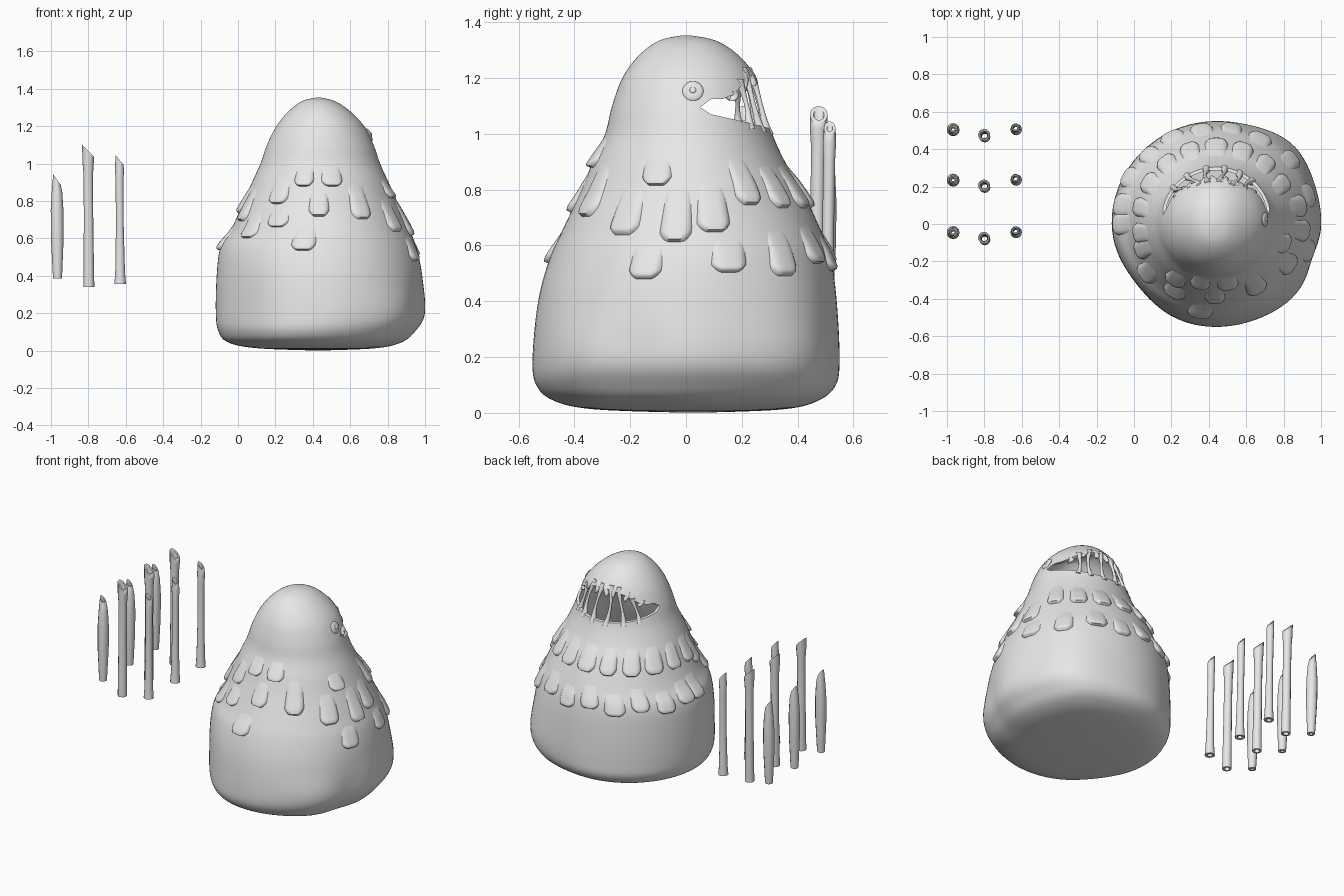
import bpy, bmesh, math
from math import sin, cos, pi, radians, exp
from mathutils import Vector, Matrix

default = bpy.data.objects.get("Cube")
if default:
    bpy.data.objects.remove(default, do_unlink=True)

clay = bpy.data.materials.new("grey_clay")
clay.use_nodes = True
clay.diffuse_color = (0.8, 0.8, 0.8, 1)
clay.node_tree.nodes["Principled BSDF"].inputs["Base Color"].default_value = (0.8, 0.8, 0.8, 1)

# Body sections: height, centre x, half width, centre y, half depth
SECTIONS = [Vector(s) for s in (
    (0, .43, 0, .03, 0), (.012, .42, .31, .01, .33), (.042, .41, .46, 0, .47),
    (.1, .42, .525, 0, .537), (.2, .44, .56, 0, .55), (.4, .435, .55, .005, .535),
    (.55, .43, .525, .015, .505), (.65, .44, .475, .02, .465), (.8, .44, .41, .02, .395),
    (.9, .44, .365, .01, .345), (1, .44, .32, .01, .3), (1.1, .44, .285, .01, .275),
    (1.2, .44, .235, .012, .24), (1.28, .435, .165, .01, .18),
    (1.335, .43, .085, .005, .1), (1.355, .43, 0, 0, 0))]
LAST = len(SECTIONS) - 1


def section(t):
    """Smoothly interpolated section at row position t."""
    i = min(int(t), LAST - 1)
    f = t - i
    a, b, c, d = (SECTIONS[max(0, min(LAST, i + k))] for k in (-1, 0, 1, 2))
    return b + (c - a) * (f / 2) + (a * 2 - b * 5 + c * 4 - d) * (f * f / 2) \
        + (b * 3 - a - c * 3 + d) * (f ** 3 / 2)


def bump(angle, centre, spread):
    d = (angle - radians(centre) + pi) % (2 * pi) - pi
    return exp(-(d / spread) ** 2)


def skin_row(angle, t, out=0):
    z, cx, rx, cy, ry = section(t)
    low = max(0, min(1, (.75 - z) / .5))
    k = 1 + low * (.06 * bump(angle, 47, .35) - .04 * bump(angle, 218, .4)) \
        + low ** 4 * (.02 * bump(angle, -45, .3) - .03 * bump(angle, -20, .2))
    return Vector((cx + (rx * k + out) * cos(angle), cy + (ry * k + out) * sin(angle), z))


def skin(angle, z, out=0):
    """Point on the body at a given height, pushed outwards."""
    i = next(n for n in range(LAST) if SECTIONS[n + 1][0] >= z)
    lo, hi = SECTIONS[i][0], SECTIONS[i + 1][0]
    return skin_row(angle, i + (z - lo) / (hi - lo), out)


def finish(name, bm, angle=40):
    bmesh.ops.recalc_face_normals(bm, faces=bm.faces)
    mesh = bpy.data.meshes.new(name)
    bm.to_mesh(mesh)
    bm.free()
    mesh.materials.append(clay)
    obj = bpy.data.objects.new(name, mesh)
    bpy.context.collection.objects.link(obj)
    smooth(obj, angle)
    return obj


def smooth(obj, angle):
    bpy.ops.object.select_all(action="DESELECT")
    obj.select_set(True)
    bpy.context.view_layer.objects.active = obj
    bpy.ops.object.shade_smooth_by_angle(angle=radians(angle))


def loft(bm, rings, caps=True, closed=False):
    """Skin a list of point rings."""
    rows = [[bm.verts.new(p) for p in ring] for ring in rings]
    n = len(rows[0])
    for a, b in list(zip(rows, rows[1:])) + ([(rows[-1], rows[0])] if closed else []):
        for i in range(n):
            j = (i + 1) % n
            bm.faces.new((a[i], a[j], b[j], b[i]))
    if caps:
        bm.faces.new(rows[0])
        bm.faces.new(rows[-1])


def circle(centre, r, n=10, slant=0):
    return [Vector(centre) + Vector((r * cos(a), r * sin(a), -slant * r * cos(a)))
            for a in (2 * pi * i / n for i in range(n))]


# Body
STEPS, SIDES = 6, 96


def body_loft(name, first, last, out):
    bm = bmesh.new()
    loft(bm, [[skin_row(2 * pi * i / SIDES, t / STEPS, out) for i in range(SIDES)]
              for t in range(first, last)])
    return finish(name, bm)


body = body_loft("body", 1, LAST * STEPS, 0)

# Thin shell inside the body, opened by the mouth slot
hollow_cutter = body_loft("hollow_cutter", 2 * STEPS - 2, (LAST - 1) * STEPS, -.016)
slot = ((.05, 1.095), (.09, 1.125), (.13, 1.125), (.17, 1.14), (.21, 1.185), (.25, 1.22), (.5, 1.22),
        (.5, .97), (.3, 1.02), (.18, 1.05), (.09, 1.07))
bm = bmesh.new()
loft(bm, [[(x, y, z) for y, z in slot] for x in (0, .9)])
mouth_cutter = finish("mouth_cutter", bm)
for cutter in (hollow_cutter, mouth_cutter):
    cutter.hide_render = True
    mod = body.modifiers.new("cut", "BOOLEAN")
    mod.operation, mod.solver, mod.object = "DIFFERENCE", "EXACT", cutter
    bpy.context.view_layer.objects.active = body
    bpy.ops.object.modifier_apply(modifier=mod.name)
    bpy.data.objects.remove(cutter, do_unlink=True)
smooth(body, 40)

# Sticky strands and drips across the mouth
bm = bmesh.new()


def strand(deg, reach, thick):
    a = radians(deg)
    y = .27 * sin(a)
    top = 1.135 + max(0, min(.085, (y - .165) * 1.1)) + .015
    bottom = 1.07 - max(0, y - .1) * .3 - .02
    end = top + (bottom - top) * reach
    rings = []
    for i in range(11):
        f = i / 10
        waist = abs(2 * f - 1) ** 2 if reach == 1 else (1 - f * f) ** .5
        z = top + (end - top) * f
        rings.append(circle(skin(a + .05 * sin(f * pi + deg), z, -.014), thick * (.4 + .6 * waist), 10))
    loft(bm, rings)


for deg in (50, 66, 84, 101, 118, 137):
    strand(deg, 1, .022)
for deg in (38, 58, 75, 93, 109, 127, 146):
    strand(deg, .28, .018)
finish("mouth_strands", bm, 60)

# Eye on the left of the head
bm = bmesh.new()
for radius, depth, shift in ((.038, .011, 0), (.012, .006, .01)):
    place = Matrix.Translation(skin(radians(3), 1.152)) @ Matrix.Rotation(radians(-22), 4, "Y")
    bmesh.ops.create_uvsphere(bm, u_segments=20, v_segments=10, radius=1, matrix=place
                              @ Matrix.Translation((shift, 0, 0)) @ Matrix.Diagonal((depth, radius, radius, 1)))
finish("eye", bm)

# Overlapping scale tabs: angle, lower edge height, length
front = [(-104, .875, .13), (-80, .875, .13), (-124, .78, .16), (-91, .715, .16),
         (-120, .66, .12), (-99, .53, .15), (-158, .69, .2), (-60, .7, .22)]
side = [(-32, .635, .2), (-19, .81, .12), (-7, .61, .23), (10, .645, .2), (30, .74, .2),
        (-18, .47, .16), (16, .495, .15), (40, .48, .2), (-178, .53, .17), (-142, .6, .16)]
back = [(deg, .69 + .02 * (deg % 4), .18) for deg in range(50, 196, 20)]
back += [(deg, .5 + .015 * (deg % 4), .16) for deg in range(62, 180, 18)]
bm = bmesh.new()
N = 14
for k, (deg, base, length) in enumerate(front + side + back):
    width = .066 + .005 * (k % 3)
    radius = section(next(n for n in range(LAST) if SECTIONS[n + 1][0] >= base))[2]
    grid = []
    for j in range(N + 1):
        v = j / N
        row = []
        for i in range(N + 1):
            u = 2 * i / N - 1
            z = base + length * v + .035 * max(0, abs(u) - .4) ** 1.5 * (1 - v) / .5
            soft = (1 - v) ** .8 * (1 - abs(u) ** 4)
            out = -.008 if j == 0 else .034 * soft * min(1, .6 + v * 3) - .007
            row.append(bm.verts.new(skin(radians(deg) + u * width * (1 - .1 * v) / radius, z, out)))
        grid.append(row)
    for j in range(N):
        for i in range(N):
            bm.faces.new((grid[j][i], grid[j][i + 1], grid[j + 1][i + 1], grid[j + 1][i]))
finish("scale_tabs", bm, 60)


# Three rows of loose quills
def quill(name, x, y, profile, slant, bore):
    """Outer wall, slanted tip and a bore running through it."""
    bm = bmesh.new()
    base, top = profile[0][0], profile[-1][0]

    def ring(z, r):
        return circle((x - .006 * (z - base), y + .015 * (z - base), z), r, 12, slant if z == top else 0)

    outer = [ring(z, r) for z, r in profile]
    inner = [ring(z, r * bore) for z, r in reversed(profile)]
    loft(bm, outer + inner, caps=False, closed=True)
    finish(name, bm, 50)


spindle = ((.385, .024), (.45, .027), (.6, .034), (.75, .034), (.85, .028), (.915, .02))
tube = ((.34, .029), (.5, .027), (.75, .025), (.95, .026), (1.02, .031), (1.068, .032))
reed = ((.355, .031), (.42, .026), (.65, .021), (.9, .021), (.97, .024), (1.02, .021))
for n, y in enumerate((-.05, .23, .5)):
    quill("spindle_quill_%d" % n, -.965, y, spindle, 1.4, .45)
    quill("tube_quill_%d" % n, -.797, y - .035, tube, 1, .6)
    quill("reed_quill_%d" % n, -.63, y + .005, reed, 1.2, .5)
